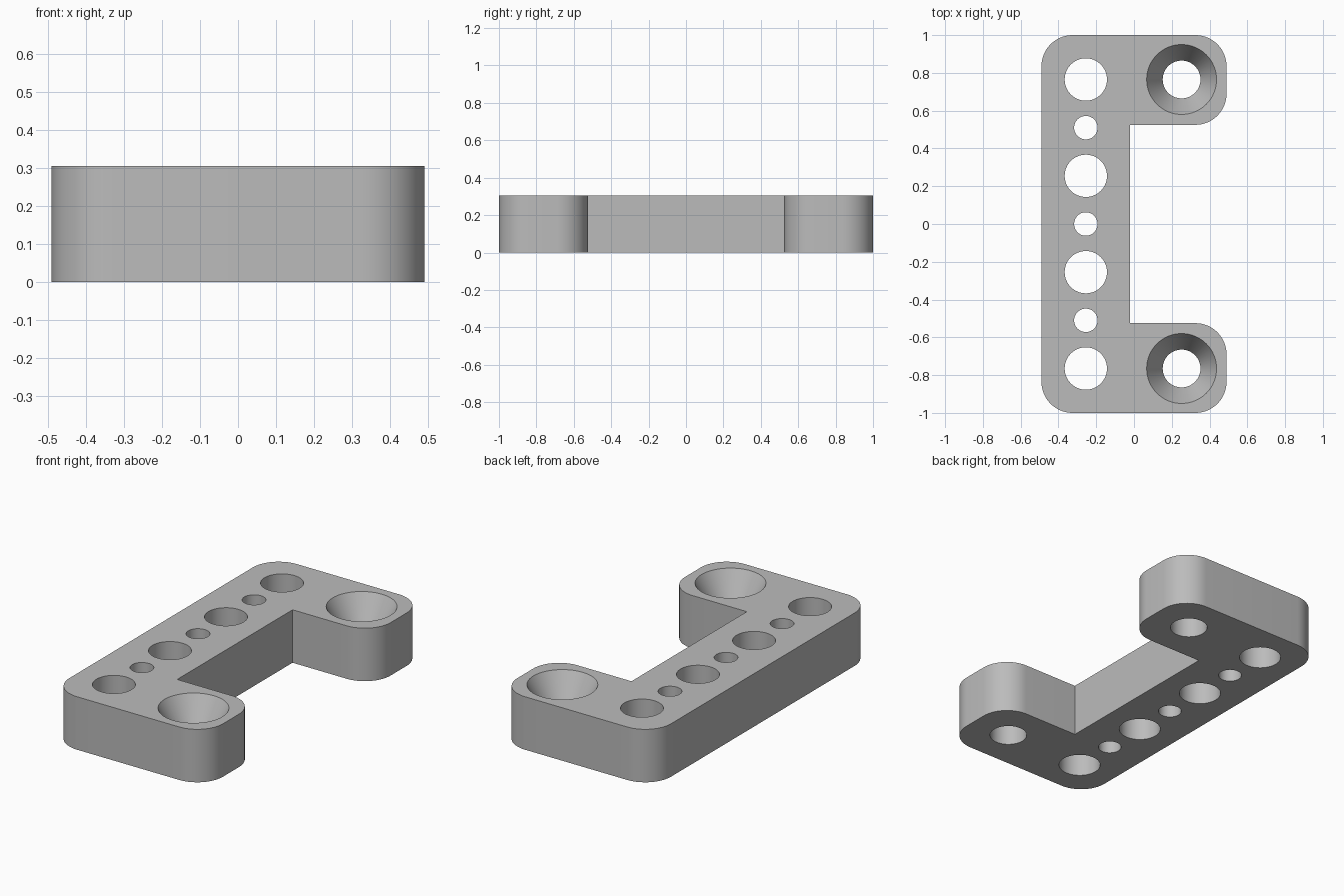
import bpy, bmesh, math

cube = bpy.data.objects.get("Cube")
if cube:
    bpy.data.objects.remove(cube, do_unlink=True)

HEIGHT = 0.305
RADIUS = 0.165      # outer corner radius
SEGMENTS = 64       # sides of each hole

grey = bpy.data.materials.new("plain grey")
grey.use_nodes = True
grey.diffuse_color = (0.5, 0.5, 0.5, 1)
grey.node_tree.nodes["Principled BSDF"].inputs["Base Color"].default_value = (0.5, 0.5, 0.5, 1)


def make_object(name, bm):
    bmesh.ops.recalc_face_normals(bm, faces=bm.faces)
    mesh = bpy.data.meshes.new(name)
    bm.to_mesh(mesh)
    bm.free()
    mesh.materials.append(grey)
    obj = bpy.data.objects.new(name, mesh)
    bpy.context.collection.objects.link(obj)
    return obj


def add_turned(bm, x, y, profile):
    """Closed round solid from (radius, z) pairs, bottom to top."""
    rings = []
    for r, z in profile:
        rings.append([bm.verts.new((x + r * math.cos(a), y + r * math.sin(a), z))
                      for a in (2 * math.pi * i / SEGMENTS for i in range(SEGMENTS))])
    bm.faces.new(rings[0][::-1])
    bm.faces.new(rings[-1])
    for low, high in zip(rings, rings[1:]):
        for i in range(SEGMENTS):
            j = (i + 1) % SEGMENTS
            bm.faces.new((low[i], low[j], high[j], high[i]))


# C-shaped outline, counter-clockwise: x, y, rounded corner start angle (None = sharp)
corners = [(-0.49, -1, 180), (0.49, -1, 270), (0.49, -0.525, 0), (-0.02, -0.525, None),
           (-0.02, 0.525, None), (0.49, 0.525, 270), (0.49, 1, 0), (-0.49, 1, 90)]
outline = []
for x, y, start in corners:
    if start is None:
        outline.append((x, y))
        continue
    mid = math.radians(start + 45)
    cx = x - math.copysign(RADIUS, math.cos(mid))
    cy = y - math.copysign(RADIUS, math.sin(mid))
    for i in range(17):
        a = math.radians(start + 90 * i / 16)
        outline.append((cx + RADIUS * math.cos(a), cy + RADIUS * math.sin(a)))

# Bracket body
bm = bmesh.new()
base = bm.faces.new([bm.verts.new((x, y, 0)) for x, y in outline])
result = bmesh.ops.extrude_face_region(bm, geom=[base], use_keep_orig=True)
top = [v for v in result["geom"] if isinstance(v, bmesh.types.BMVert)]
bmesh.ops.translate(bm, verts=top, vec=(0, 0, HEIGHT))
bracket = make_object("bracket", bm)

# Hole cutters: alternating large and small holes, then countersunk screw holes
bm = bmesh.new()
for i in range(-3, 4):
    r = 0.112 if i % 2 else 0.062
    add_turned(bm, -0.255, i * 0.255, [(r, -0.1), (r, HEIGHT + 0.1)])
for y in (-0.765, 0.765):
    add_turned(bm, 0.252, y, [(0.1, -0.1), (0.1, 0.152), (0.185, HEIGHT), (0.185, HEIGHT + 0.1)])
cutter = make_object("hole_cutter", bm)
cutter.hide_render = True

# Cut the holes and discard the cutter
cut = bracket.modifiers.new("holes", "BOOLEAN")
cut.operation = "DIFFERENCE"
cut.solver = "EXACT"
cut.object = cutter
bpy.ops.object.select_all(action="DESELECT")
bracket.select_set(True)
bpy.context.view_layer.objects.active = bracket
bpy.ops.object.modifier_apply(modifier=cut.name)
bpy.data.objects.remove(cutter, do_unlink=True)

bpy.ops.object.shade_smooth_by_angle(angle=math.radians(25))
